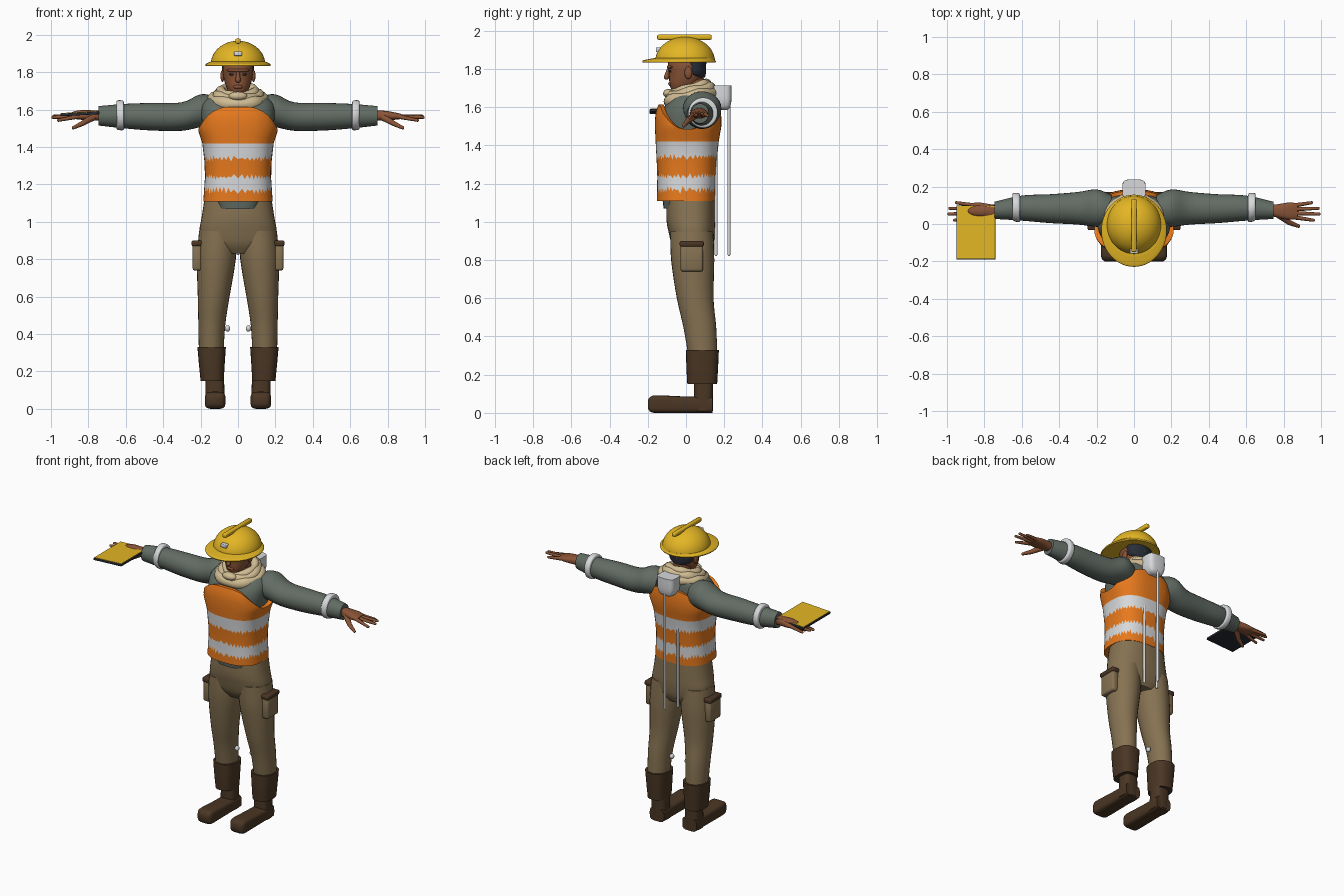
import bpy
import bmesh
import random
from math import cos, sin, pi, radians
from mathutils import Vector, Matrix

default_cube = bpy.data.objects.get("Cube")
if default_cube:
    bpy.data.objects.remove(default_cube, do_unlink=True)
random.seed(4)


def make_material(name, red, green, blue):
    """Flat material from display colour values."""
    linear = [((c / 255 + 0.055) / 1.055) ** 2.4 for c in (red, green, blue)] + [1]
    material = bpy.data.materials.new(name)
    material.use_nodes = True
    material.diffuse_color = linear
    shader = material.node_tree.nodes["Principled BSDF"]
    shader.inputs["Base Color"].default_value = linear
    shader.inputs["Roughness"].default_value = 0.7
    return material


ORANGE = make_material("vest orange", 236, 124, 30)
WHITE = make_material("reflective white", 216, 217, 219)
SHIRT = make_material("shirt grey green", 98, 108, 100)
KHAKI = make_material("trouser khaki", 134, 114, 82)
LEATHER = make_material("boot brown", 74, 54, 36)
SCARF = make_material("scarf beige", 208, 188, 146)
YELLOW = make_material("helmet yellow", 228, 182, 36)
SKIN = make_material("skin", 138, 84, 54)
DARK = make_material("dark navy", 40, 46, 56)


def finish(name, bm, *materials, angle=50):
    """Turn a bmesh into a smooth shaded object."""
    bmesh.ops.recalc_face_normals(bm, faces=bm.faces[:])
    mesh = bpy.data.meshes.new(name)
    bm.to_mesh(mesh)
    bm.free()
    obj = bpy.data.objects.new(name, mesh)
    bpy.context.collection.objects.link(obj)
    for material in materials:
        mesh.materials.append(material)
    bpy.ops.object.select_all(action="DESELECT")
    bpy.context.view_layer.objects.active = obj
    obj.select_set(True)
    bpy.ops.object.shade_smooth_by_angle(angle=radians(angle))
    return obj


def oval(angle, power):
    """Point on a unit superellipse."""
    c, s = cos(angle), sin(angle)
    return (abs(c) ** (2 / power) * (1 if c > 0 else -1),
            abs(s) ** (2 / power) * (1 if s > 0 else -1))


def smooth_rings(rings, steps=4):
    """Catmull-Rom interpolation of cross-sections."""
    rings = [Vector(r) for r in rings]
    result = []
    for i in range(len(rings) - 1):
        a, b, c, d = (rings[max(i - 1, 0)], rings[i], rings[i + 1],
                      rings[min(i + 2, len(rings) - 1)])
        for k in range(steps):
            t = k / steps
            result.append(b + (c - a) * (t / 2) + (a * 2 - b * 5 + c * 4 - d) * (t * t / 2)
                          + (b * 3 - a - c * 3 + d) * (t ** 3 / 2))
    return result + [rings[-1]]


def skin_rows(bm, rows, cap=True):
    """Bridge rows of points with quads; returns faces per band."""
    rows = [[bm.verts.new(p) for p in row] for row in rows]
    n = len(rows[0])
    bands = [[bm.faces.new((low[i], low[(i + 1) % n], high[(i + 1) % n], high[i]))
              for i in range(n)] for low, high in zip(rows, rows[1:])]
    if cap:
        bm.faces.new(rows[0])
        bm.faces.new(rows[-1])
    return bands


def loft(name, material, rings, axis="z", power=2, side=1, n=28):
    """Rings hold: position, two centre values, two radii. side=-1 mirrors in x."""
    rows = []
    for pos, c1, c2, r1, r2 in smooth_rings(rings):
        row = []
        for i in range(n):
            u, v = oval(2 * pi * i / n, power)
            a, b = c1 + r1 * u, c2 + r2 * v
            x, y, z = {"x": (pos, a, b), "y": (a, pos, b), "z": (a, b, pos)}[axis]
            row.append((x * side, y, z))
        rows.append(row)
    bm = bmesh.new()
    skin_rows(bm, rows)
    return finish(name, bm, material)


def box(name, material, centre, size, bevel=0.008, tilt=None):
    bm = bmesh.new()
    bmesh.ops.create_cube(bm, size=1)
    bmesh.ops.scale(bm, vec=size, verts=bm.verts)
    if bevel:
        bmesh.ops.bevel(bm, geom=bm.edges[:], offset=bevel, segments=2, affect="EDGES", profile=0.5)
    bmesh.ops.transform(bm, matrix=Matrix.Translation(centre) @ (tilt or Matrix()), verts=bm.verts)
    return finish(name, bm, material)


def ball(name, material, centre, radii):
    bm = bmesh.new()
    bmesh.ops.create_uvsphere(bm, u_segments=20, v_segments=12, radius=1)
    bmesh.ops.scale(bm, vec=radii, verts=bm.verts)
    bmesh.ops.translate(bm, vec=centre, verts=bm.verts)
    return finish(name, bm, material)


def rod(name, material, start, end, r_start, r_end):
    """Tapered rod with rounded ends, used for fingers and poles."""
    start, end = Vector(start), Vector(end)
    direction = end - start
    turn = direction.to_track_quat("Z", "Y").to_matrix().to_4x4()
    bm = bmesh.new()
    bmesh.ops.create_cone(bm, cap_ends=True, segments=12, radius1=r_start, radius2=r_end,
                          depth=direction.length,
                          matrix=Matrix.Translation((start + end) / 2) @ turn)
    for point, radius in ((start, r_start), (end, r_end)):
        bmesh.ops.create_uvsphere(bm, u_segments=12, v_segments=8, radius=radius,
                                  matrix=Matrix.Translation(point) @ turn)
    return finish(name, bm, material)


# Trousers, boots and pockets
loft("pelvis", KHAKI, [(0.83, 0, 0.04, 0.1, 0.08), (0.88, 0, 0.035, 0.19, 0.108),
                       (0.95, 0, 0.03, 0.206, 0.122), (1.02, 0, 0.025, 0.195, 0.128),
                       (1.13, 0, 0.025, 0.178, 0.125)], power=2.4, n=40)
for side, label in ((1, "left"), (-1, "right")):
    loft(label + "_trouser_leg", KHAKI,
         [(0.3, 0.143, 0.088, 0.066, 0.076), (0.45, 0.14, 0.072, 0.072, 0.086),
          (0.6, 0.13, 0.048, 0.085, 0.096), (0.8, 0.116, 0.035, 0.104, 0.113),
          (0.95, 0.108, 0.03, 0.1, 0.112)], side=side)
    loft(label + "_boot_shaft", LEATHER,
         [(0.15, 0.138, 0.085, 0.062, 0.078), (0.24, 0.14, 0.085, 0.069, 0.083),
          (0.33, 0.141, 0.086, 0.076, 0.086)], power=2.6, side=side)
    loft(label + "_boot_ankle", LEATHER,
         [(0.01, 0.123, 0.09, 0.052, 0.05), (0.2, 0.125, 0.092, 0.05, 0.05)],
         power=3, side=side)
    loft(label + "_boot_foot", LEATHER,
         [(-0.2, 0.122, 0.045, 0.035, 0.022), (-0.185, 0.122, 0.045, 0.05, 0.04),
          (-0.15, 0.122, 0.046, 0.055, 0.046), (0, 0.122, 0.043, 0.053, 0.043),
          (0.138, 0.122, 0.043, 0.053, 0.043)], axis="y", power=4, side=side)
    box(label + "_cargo_pocket", KHAKI, (side * 0.218, 0.03, 0.81), (0.05, 0.118, 0.14), 0.012)
    box(label + "_pocket_flap", LEATHER, (side * 0.22, 0.03, 0.885), (0.056, 0.126, 0.03))
    ball(label + "_knee_button", WHITE, (side * 0.056, 0.07, 0.43), (0.014, 0.016, 0.017))

# Shirt with hem, sleeves and reflective arm bands
loft("shirt_hem", SHIRT, [(1.07, 0, 0, 0.11, 0.117), (1.13, 0, 0, 0.13, 0.125)], power=3)
loft("shirt_torso", SHIRT,
     [(1.2, 0, 0.01, 0.15, 0.13), (1.45, 0, 0.01, 0.18, 0.145), (1.56, 0, 0.015, 0.196, 0.145),
      (1.63, 0, 0.03, 0.19, 0.125), (1.675, 0, 0.045, 0.14, 0.1), (1.7, 0, 0.045, 0.08, 0.07)],
     power=2.5, n=40)
for side, label in ((1, "left"), (-1, "right")):
    loft(label + "_sleeve", SHIRT,
         [(0.12, 0.075, 1.59, 0.08, 0.08), (0.2, 0.085, 1.594, 0.1, 0.088),
          (0.3, 0.084, 1.563, 0.087, 0.076), (0.45, 0.082, 1.562, 0.077, 0.074),
          (0.6, 0.085, 1.565, 0.067, 0.066), (0.745, 0.073, 1.567, 0.046, 0.052)],
         axis="x", side=side)
    loft(label + "_arm_band", WHITE,
         [(0.61, 0.085, 1.567, 0.066, 0.068), (0.615, 0.087, 1.569, 0.077, 0.079),
          (0.645, 0.091, 1.571, 0.074, 0.078), (0.65, 0.091, 1.571, 0.06, 0.06)],
         axis="x", side=side)
    # Hand with four fingers and a thumb
    loft(label + "_palm", SKIN,
         [(0.72, 0.073, 1.567, 0.028, 0.026), (0.77, 0.07, 1.568, 0.036, 0.027),
          (0.83, 0.069, 1.566, 0.046, 0.021), (0.875, 0.068, 1.563, 0.042, 0.013)],
         axis="x", power=2.5, side=side)
    for finger, reach, root, tip, drop in (("index", 0.96, 0.036, 0.02, 0.022),
                                           ("middle", 0.99, 0.058, 0.053, 0.006),
                                           ("ring", 0.985, 0.079, 0.084, 0),
                                           ("little", 0.95, 0.099, 0.114, 0.01)):
        rod(f"{label}_{finger}_finger", SKIN, (side * 0.855, root, 1.563),
            (side * reach, tip, 1.565 - drop), 0.012, 0.008)
    rod(label + "_thumb_base", SKIN, (side * 0.775, 0.05, 1.56), (side * 0.83, 0.008, 1.527), 0.02, 0.014)
    rod(label + "_thumb_tip", SKIN, (side * 0.83, 0.008, 1.527), (side * 0.88, -0.012, 1.503), 0.014, 0.009)

# Safety vest with ragged reflective stripes and dropped armholes
PROFILE = [(1.1, 0.186, 0.152, 0), (1.25, 0.176, 0.153, 0.003), (1.4, 0.184, 0.163, 0.005),
           (1.5, 0.217, 0.174, 0.011), (1.57, 0.21, 0.173, 0.012), (1.63, 0.19, 0.155, 0.018)]


def vest_section(z):
    for low, high in zip(PROFILE, PROFILE[1:]):
        if z <= high[0]:
            return Vector(low).lerp(Vector(high), (z - low[0]) / (high[0] - low[0]))
    return Vector(PROFILE[-1])


COLUMNS = 96
LEVELS = [1.11, 1.135, 1.168, 1.24, 1.29, 1.338, 1.42, 1.46, 1.5, 1.54, 1.58, 1.615]
RAGGED = {1.168: 0.022, 1.24: 0.016, 1.338: 0.018}
vest_rows = []
for level in LEVELS + [LEVELS[-1]]:
    inner = 0.86 if len(vest_rows) == len(LEVELS) else 1
    row = []
    for i in range(COLUMNS):
        angle = 2 * pi * i / COLUMNS
        z = level + RAGGED.get(level, 0) * random.uniform(0.1, 1) * (1 if i % 2 else -1)
        if level > 1.42:
            z -= 0.13 * abs(cos(angle)) ** 3 * (level - 1.42) / 0.195
        _, rx, ry, cy = vest_section(z)
        u, v = oval(angle, 2.6)
        row.append((rx * u * inner, cy + ry * v * inner, z))
    vest_rows.append(row)
bm = bmesh.new()
vest_bands = skin_rows(bm, vest_rows, cap=False)
bm.faces.new([f.verts[0] for f in vest_bands[0]])
for index in (2, 5):
    for face in vest_bands[index]:
        face.material_index = 1
finish("safety_vest", bm, ORANGE, WHITE)

# Head, face and hair
loft("neck", SKIN, [(1.62, 0, 0.045, 0.06, 0.06), (1.78, 0, 0.035, 0.055, 0.055)])
loft("head", SKIN,
     [(1.672, 0, -0.035, 0.025, 0.025), (1.685, 0, -0.028, 0.042, 0.045),
      (1.72, 0, -0.012, 0.062, 0.074), (1.77, 0, 0.005, 0.077, 0.094),
      (1.82, 0, 0.005, 0.082, 0.1), (1.87, 0, 0.005, 0.075, 0.09)], power=2.2)
loft("hair", DARK, [(1.755, 0, 0.055, 0.05, 0.044), (1.78, 0, 0.05, 0.081, 0.054),
                    (1.86, 0, 0.045, 0.088, 0.062)])
rod("nose", SKIN, (0, -0.092, 1.795), (0, -0.102, 1.758), 0.009, 0.014)
ball("lips", SKIN, (0, -0.08, 1.722), (0.026, 0.013, 0.011))
ball("brow", SKIN, (0, -0.078, 1.81), (0.06, 0.022, 0.012))
for side, label in ((1, "left"), (-1, "right")):
    ball(label + "_ear", SKIN, (side * 0.083, 0.012, 1.78), (0.011, 0.02, 0.032))
    ball(label + "_eye", DARK, (side * 0.034, -0.083, 1.788), (0.014, 0.007, 0.006))

# Scarf: stacked loops tilted down at the front
for index, (wide, deep, z, thick) in enumerate(((0.128, 0.112, 1.652, 0.035),
                                                (0.108, 0.1, 1.678, 0.03),
                                                (0.092, 0.086, 1.7, 0.024))):
    slope = 0.2 + 0.04 * index
    rows = []
    for i in range(40):
        a = 2 * pi * i / 40
        wave = thick * (1 + 0.13 * sin(5 * a + 2 * index))
        rows.append([((wide + wave * cos(b)) * cos(a), 0.025 + (deep + wave * cos(b)) * sin(a),
                      z + deep * slope * sin(a) + wave * sin(b))
                     for b in (2 * pi * k / 12 for k in range(12))])
    bm = bmesh.new()
    skin_rows(bm, rows + rows[:1], cap=False)
    bmesh.ops.remove_doubles(bm, verts=bm.verts, dist=0.0001)
    finish(f"scarf_loop_{index + 1}", bm, SCARF)
ball("scarf_knot", SCARF, (0, -0.09, 1.672), (0.05, 0.03, 0.024))

# Helmet with brim, crest and badge
dome = [(1.84 + 0.128 * sin(t), 0, -0.005, 0.146 * cos(t), 0.156 * cos(t))
        for t in (radians(d) for d in range(0, 89, 11))]
loft("helmet_dome", YELLOW, dome, n=48)
loft("helmet_brim", YELLOW, [(1.833, 0, -0.036, 0.172, 0.19), (1.84, 0, -0.036, 0.175, 0.193),
                             (1.847, 0, -0.033, 0.168, 0.185), (1.856, 0, -0.01, 0.148, 0.16)], n=48)
box("helmet_crest", YELLOW, (0, -0.008, 1.966), (0.028, 0.285, 0.028))
box("helmet_badge", WHITE, (0, -0.143, 1.9), (0.044, 0.03, 0.024), 0.004)

# Tripod carried on the back
loft("tripod_head", WHITE, [(1.585, 0, 0.185, 0.03, 0.03), (1.6, 0, 0.185, 0.05, 0.045),
                            (1.64, 0, 0.185, 0.062, 0.053), (1.712, 0, 0.185, 0.062, 0.053)], power=4)
for index, (x, y) in enumerate(((0, 0.225), (0.05, 0.157), (-0.05, 0.157))):
    rod(f"tripod_leg_{index + 1}", WHITE, (x, y, 0.83), (x, y, 1.62), 0.008, 0.008)

# Tablet held in the right hand
lean = Matrix.Rotation(radians(-3), 4, "Y")
box("tablet_case", DARK, (-0.845, -0.045, 1.577), (0.21, 0.29, 0.014), 0.003, lean)
box("tablet_face", YELLOW, (-0.845, -0.045, 1.585), (0.202, 0.28, 0.004), 0, lean)
ball("tablet_grip", SKIN, (-0.815, 0.07, 1.582), (0.075, 0.03, 0.016))
